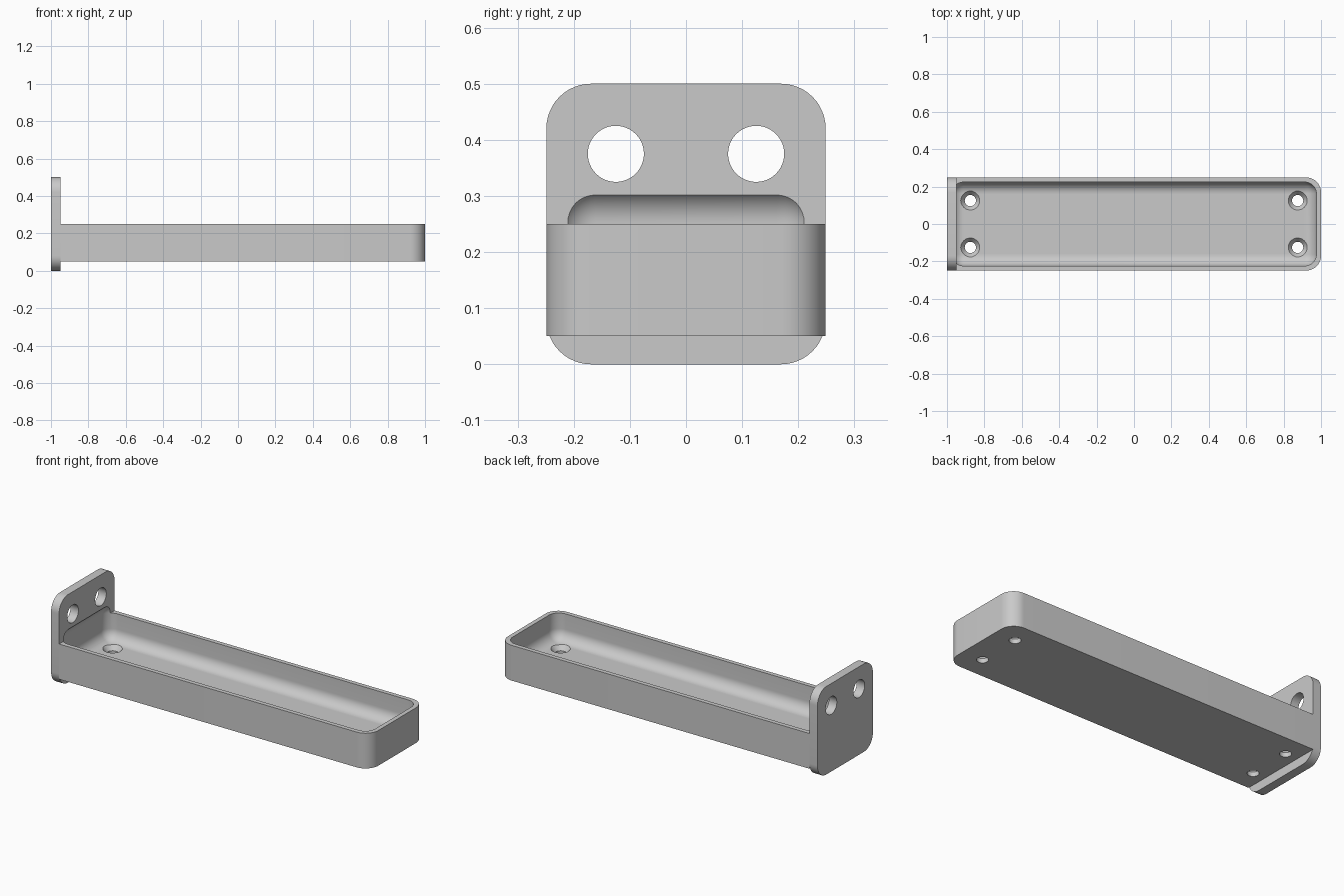
import bpy
import bmesh
import math
from mathutils import Matrix, Vector

if "Cube" in bpy.data.objects:
    bpy.data.objects.remove(bpy.data.objects["Cube"], do_unlink=True)

GREY = (0.59, 0.59, 0.59, 1)
grey = bpy.data.materials.new("plain grey")
grey.use_nodes = True
grey.diffuse_color = GREY
grey.node_tree.nodes["Principled BSDF"].inputs["Base Color"].default_value = GREY


def make_object(name, bm):
    bmesh.ops.recalc_face_normals(bm, faces=bm.faces)
    mesh = bpy.data.meshes.new(name)
    bm.to_mesh(mesh)
    bm.free()
    mesh.materials.append(grey)
    obj = bpy.data.objects.new(name, mesh)
    bpy.context.collection.objects.link(obj)
    return obj


def rounded_box(name, low, high, radius, rounded):
    """Box between two corners; edges passing the test are filleted."""
    low, high = Vector(low), Vector(high)
    size = high - low
    bm = bmesh.new()
    place = Matrix.Translation((low + high) / 2) @ Matrix.Diagonal((*size, 1))
    bmesh.ops.create_cube(bm, size=1, matrix=place)
    edges = [e for e in bm.edges if rounded(e)]
    bmesh.ops.bevel(bm, geom=edges, offset=radius, offset_type='OFFSET',
                    segments=12, profile=0.5, affect='EDGES', clamp_overlap=False)
    return make_object(name, bm)


def cone(name, centre, r_low, r_high, depth, turn=Matrix.Identity(4)):
    bm = bmesh.new()
    bmesh.ops.create_cone(bm, cap_ends=True, segments=48, radius1=r_low, radius2=r_high,
                          depth=depth, matrix=Matrix.Translation(centre) @ turn)
    return make_object(name, bm)


def along(axis):
    return lambda e: abs((e.verts[0].co - e.verts[1].co).normalized()[axis]) > 0.9


def cut(target, cutter):
    bpy.context.view_layer.objects.active = target
    mod = target.modifiers.new("cut", 'BOOLEAN')
    mod.operation = 'DIFFERENCE'
    mod.solver = 'EXACT'
    mod.object = cutter
    bpy.ops.object.modifier_apply(modifier=mod.name)


# Main solids: the tray has rounded corners at its free end only
tray = rounded_box("tray", (-0.95, -0.249, 0.05), (1, 0.249, 0.25), 0.08,
                   lambda e: along(2)(e) and e.verts[0].co.x > 0)
plate = rounded_box("mounting_plate", (-1, -0.249, 0), (-0.95, 0.249, 0.5), 0.08, along(0))

# Filleted pocket, which also bites a shallow recess into the plate
pocket = rounded_box("pocket_cutter", (-0.974, -0.224, 0.1), (0.975, 0.224, 0.315),
                     0.0625, lambda e: True)
cut(tray, pocket)
cut(plate, pocket)
cutters = [pocket]

# Countersunk holes in the tray floor
for x in (-0.875, 0.875):
    for y in (-0.125, 0.125):
        drill = cone("drill_cutter", (x, y, 0.08), 0.03, 0.03, 0.1)
        sink = cone("countersink_cutter", (x, y, 0.095), 0.03, 0.062, 0.04)
        for tool in (drill, sink):
            cut(tray, tool)
            cutters.append(tool)

# Round mounting holes through the plate
for y in (-0.125, 0.125):
    drill = cone("plate_drill_cutter", (-0.975, y, 0.375), 0.05, 0.05, 0.2,
                 Matrix.Rotation(math.pi / 2, 4, 'Y'))
    cut(plate, drill)
    cutters.append(drill)

for tool in cutters:
    bpy.data.objects.remove(tool, do_unlink=True)

# Smooth fillets, crisp edges
for part in (tray, plate):
    bpy.ops.object.select_all(action='DESELECT')
    part.select_set(True)
    bpy.context.view_layer.objects.active = part
    bpy.ops.object.shade_smooth_by_angle(angle=math.radians(25))
